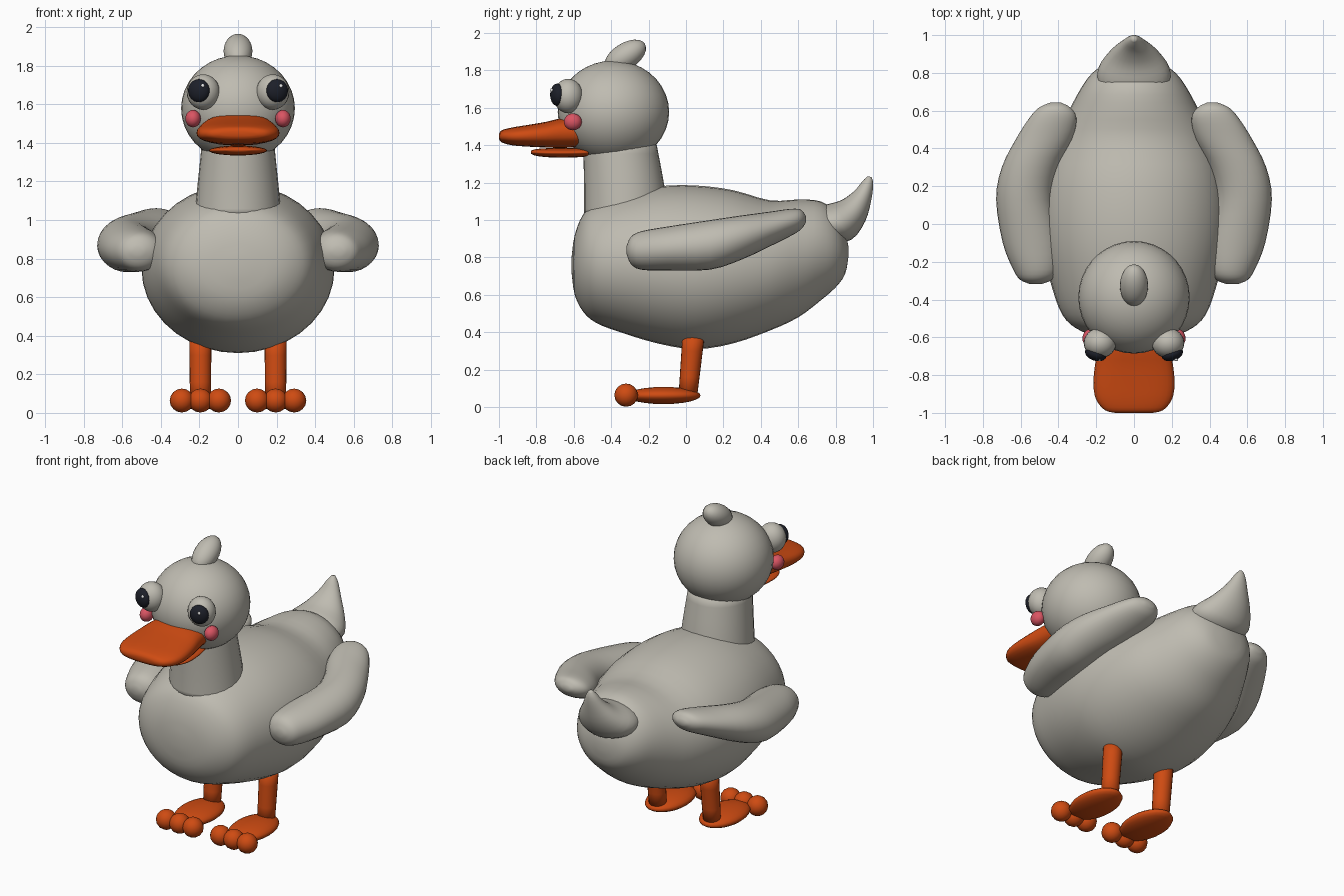
import bpy, bmesh, math
from mathutils import Vector, Euler


def mat(name, r, g, b):
    m = bpy.data.materials.new(name)
    m.diffuse_color = (r, g, b, 1)
    return m


GREY = mat("warm grey", 0.52, 0.50, 0.44)
ORANGE = mat("orange", 0.62, 0.07, 0.006)
PINK = mat("pink", 0.70, 0.09, 0.125)
DARK = mat("dark navy", 0.012, 0.014, 0.022)
WHITE = mat("white", 0.85, 0.85, 0.85)


def finish(name, bm, material):
    bmesh.ops.recalc_face_normals(bm, faces=bm.faces)
    me = bpy.data.meshes.new(name)
    bm.to_mesh(me)
    bm.free()
    me.materials.append(material)
    for p in me.polygons:
        p.use_smooth = True
    ob = bpy.data.objects.new(name, me)
    bpy.context.collection.objects.link(ob)
    return ob


def ball(name, material, loc, size, rot=(0, 0, 0), seg=24):
    """Ellipsoid with the given half sizes."""
    bm = bmesh.new()
    bmesh.ops.create_uvsphere(bm, u_segments=seg, v_segments=seg // 2, radius=1)
    turn = Euler([math.radians(a) for a in rot]).to_matrix()
    for v in bm.verts:
        v.co = turn @ Vector(a * b for a, b in zip(v.co, size)) + Vector(loc)
    return finish(name, bm, material)


def spline(rows, steps):
    """Catmull-Rom interpolation of section rows."""
    out = []
    n = len(rows)
    for i in range(n - 1):
        a, b, c, d = rows[max(i - 1, 0)], rows[i], rows[i + 1], rows[min(i + 2, n - 1)]
        for s in range(steps):
            t = s / steps
            out.append([0.5 * (2 * q + (r - p) * t + (2 * p - 5 * q + 4 * r - w) * t * t
                               + (3 * q - p - 3 * r + w) * t ** 3)
                        for p, q, r, w in zip(a, b, c, d)])
    return out + [list(rows[-1])]


def loft(name, material, rows, seg=28, steps=3, power=2.0):
    """Skin over sections (x, y, z, half width, half height, tilt in degrees)."""
    bm = bmesh.new()
    rings = []
    for x, y, z, rx, rz, tilt in spline(rows, steps):
        t = math.radians(tilt)
        ring = []
        for k in range(seg):
            a = 2 * math.pi * k / seg
            c, s = math.cos(a), math.sin(a)
            u = math.copysign(abs(c) ** (2 / power), c) * max(rx, 0.002)
            v = math.copysign(abs(s) ** (2 / power), s) * max(rz, 0.002)
            ring.append(bm.verts.new((x + u, y - v * math.sin(t), z + v * math.cos(t))))
        rings.append(ring)
    for a, b in zip(rings, rings[1:]):
        for k in range(seg):
            j = (k + 1) % seg
            bm.faces.new((a[k], a[j], b[j], b[k]))
    bm.faces.new(rings[0])
    bm.faces.new(rings[-1])
    return finish(name, bm, material)


# Body: y, bottom, top, half width
body = [(-0.612, 0.72, 0.80, 0.04), (-0.595, 0.60, 0.92, 0.20), (-0.55, 0.51, 1.03, 0.31),
        (-0.48, 0.45, 1.09, 0.38), (-0.35, 0.40, 1.14, 0.43), (-0.15, 0.34, 1.18, 0.48),
        (0.05, 0.31, 1.185, 0.50), (0.25, 0.34, 1.16, 0.48), (0.45, 0.41, 1.105, 0.42),
        (0.60, 0.48, 1.11, 0.345), (0.72, 0.57, 1.10, 0.28), (0.80, 0.64, 1.04, 0.22),
        (0.85, 0.71, 0.94, 0.14), (0.868, 0.80, 0.86, 0.03)]
loft("body", GREY, [(0, y, (b + t) / 2, w, (t - b) / 2, 0) for y, b, t, w in body], seg=36)

# Tail, curling upward to a point
loft("tail", GREY, [(0, 0.74, 0.97, 0.19, 0.10, 20), (0, 0.82, 0.99, 0.19, 0.115, 35),
                    (0, 0.895, 1.05, 0.135, 0.085, 48), (0, 0.945, 1.13, 0.075, 0.052, 60),
                    (0, 0.972, 1.20, 0.036, 0.030, 75), (0, 0.980, 1.232, 0.012, 0.012, 85)])

# Neck, head and crest
loft("neck", GREY, [(0, -0.32, 1.02, 0.225, 0.225, 90), (0, -0.33, 1.18, 0.21, 0.215, 90),
                    (0, -0.355, 1.42, 0.185, 0.195, 90)])
ball("head", GREY, (0, -0.388, 1.578), (0.295, 0.298, 0.275), seg=36)
ball("crest", GREY, (0, -0.325, 1.875), (0.075, 0.125, 0.07), (33, 0, 0))

# Beak: y, bottom, top, half width
upper = [(-1.0, 1.435, 1.46, 0.10), (-0.985, 1.415, 1.48, 0.155), (-0.93, 1.40, 1.495, 0.20),
         (-0.85, 1.393, 1.508, 0.215), (-0.75, 1.388, 1.525, 0.207),
         (-0.66, 1.386, 1.545, 0.19), (-0.56, 1.39, 1.55, 0.175)]
loft("upper_beak", ORANGE, [(0, y, (b + t) / 2, w, (t - b) / 2, 0) for y, b, t, w in upper],
     power=2.5)
lower = [(-0.83, 1.355, 1.37, 0.06), (-0.80, 1.343, 1.38, 0.115), (-0.72, 1.335, 1.385, 0.148),
         (-0.60, 1.335, 1.385, 0.145), (-0.52, 1.34, 1.385, 0.13)]
loft("lower_beak", ORANGE, [(0, y, (b + t) / 2, w, (t - b) / 2, 0) for y, b, t, w in lower])

# Wing: y, centre x, bottom, top, half width
wing = [(-0.318, 0.52, 0.82, 0.86, 0.03), (-0.295, 0.518, 0.765, 0.91, 0.085),
        (-0.24, 0.515, 0.735, 0.94, 0.125), (-0.10, 0.54, 0.73, 0.965, 0.155),
        (0.13, 0.58, 0.735, 1.0, 0.15), (0.30, 0.55, 0.79, 1.025, 0.15),
        (0.45, 0.475, 0.86, 1.045, 0.15), (0.56, 0.43, 0.915, 1.06, 0.125),
        (0.615, 0.42, 0.95, 1.055, 0.085), (0.642, 0.415, 0.99, 1.02, 0.03)]

# Paired parts
for side, s in (("left", 1), ("right", -1)):
    loft(side + "_wing", GREY,
         [(s * x, y, (b + t) / 2, w, (t - b) / 2, 0) for y, x, b, t, w in wing])
    ball(side + "_eye", GREY, (s * 0.18, -0.63, 1.663), (0.086, 0.08, 0.092))
    ball(side + "_pupil", DARK, (s * 0.203, -0.688, 1.67), (0.058, 0.036, 0.06), (0, 0, s * 18))
    ball(side + "_eye_glint", WHITE, (s * 0.203 + 0.02, -0.718, 1.695), (0.01, 0.008, 0.01), seg=12)
    ball(side + "_cheek", PINK, (s * 0.233, -0.605, 1.525), (0.04, 0.048, 0.045))
    loft(side + "_leg", ORANGE, [(s * 0.195, 0.01, 0.06, 0.054, 0.05, 90),
                                 (s * 0.195, 0.042, 0.40, 0.058, 0.06, 90)], seg=20)
    ball(side + "_foot", ORANGE, (s * 0.195, -0.12, 0.062), (0.125, 0.198, 0.046))
    for i in (-1, 0, 1):
        ball(f"{side}_toe_{i + 2}", ORANGE, (s * 0.195 + i * 0.096, -0.32, 0.064),
             (0.063, 0.063, 0.062), seg=16)
